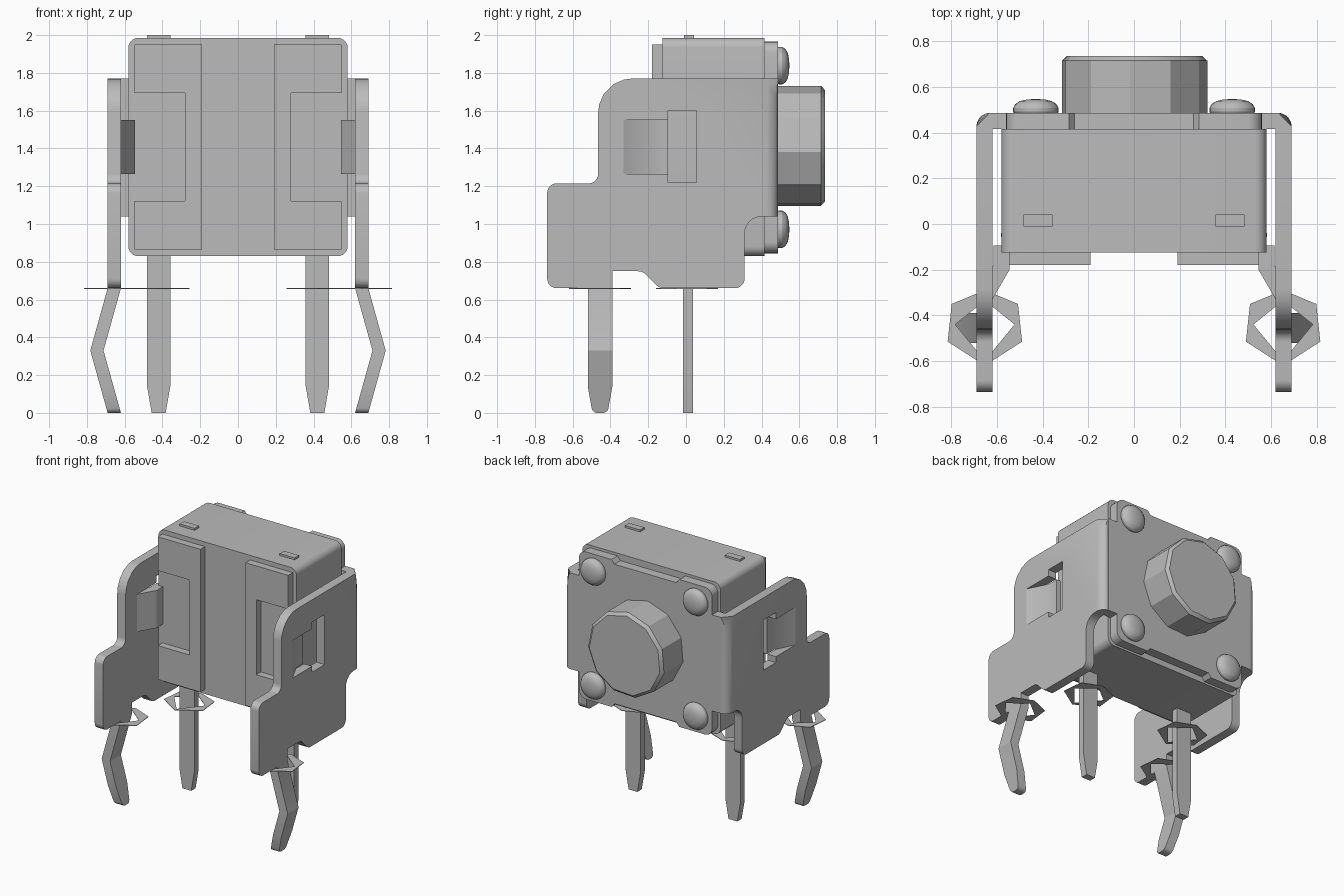
import bpy, bmesh, math
from mathutils import Vector, Matrix

cube = bpy.data.objects.get("Cube")
if cube:
    bpy.data.objects.remove(cube, do_unlink=True)

grey = bpy.data.materials.new("plain_grey")
grey.use_nodes = True
GREY = (0.5, 0.5, 0.5, 1)
grey.diffuse_color = GREY
grey.node_tree.nodes["Principled BSDF"].inputs["Base Color"].default_value = GREY


def finish(name, bm):
    bmesh.ops.recalc_face_normals(bm, faces=bm.faces)
    mesh = bpy.data.meshes.new(name)
    bm.to_mesh(mesh)
    bm.free()
    mesh.materials.append(grey)
    obj = bpy.data.objects.new(name, mesh)
    bpy.context.collection.objects.link(obj)
    bpy.ops.object.select_all(action='DESELECT')
    obj.select_set(True)
    bpy.context.view_layer.objects.active = obj
    bpy.ops.object.shade_smooth_by_angle(angle=math.radians(28))
    return obj


def fillet(points, steps=5):
    """Round each corner that carries a third value, the radius."""
    out = []
    for i, p in enumerate(points):
        c = Vector(p[:2])
        if len(p) < 3:
            out.append(c)
            continue
        a = (Vector(points[i - 1][:2]) - c).normalized()
        b = (Vector(points[(i + 1) % len(points)][:2]) - c).normalized()
        reach = p[2] / math.tan(a.angle(b) / 2)
        start, end = c + a * reach, c + b * reach
        centre = c + (a + b).normalized() * p[2] / math.sin(a.angle(b) / 2)
        for k in range(steps + 1):
            d = start.lerp(end, k / steps) - centre
            out.append(centre + d.normalized() * p[2])
    return out


def prism(axis, lo, hi, outline, holes=()):
    """Extrude a flat outline, with optional holes, along an axis."""
    bm = bmesh.new()
    place = {'x': lambda u, v: (lo, u, v), 'y': lambda u, v: (u, lo, v),
             'z': lambda u, v: (u, v, lo)}[axis]
    edges = []
    for loop in [outline, *holes]:
        vs = [bm.verts.new(place(*p)) for p in fillet(loop)]
        edges += [bm.edges.new((v, vs[i - 1])) for i, v in enumerate(vs)]
    bmesh.ops.triangle_fill(bm, use_beauty=True, use_dissolve=False, edges=edges)
    ext = bmesh.ops.extrude_face_region(bm, geom=bm.faces[:])
    step = Vector([hi - lo if a == axis else 0 for a in 'xyz'])
    bmesh.ops.translate(bm, vec=step,
                        verts=[g for g in ext['geom'] if isinstance(g, bmesh.types.BMVert)])
    return bm


def rect(u0, u1, v0, v1, r=None):
    pts = [(u0, v0), (u1, v0), (u1, v1), (u0, v1)]
    return [p + (r,) for p in pts] if r else pts


def lathe(name, profile, sides, phase, x, y, z):
    """Turn a (radius, depth) profile about the y axis."""
    bm = bmesh.new()
    rings = []
    for r, d in profile:
        rings.append([bm.verts.new((x + r * math.cos(phase + math.tau * k / sides), y + d,
                                    z + r * math.sin(phase + math.tau * k / sides)))
                      for k in range(sides)])
    for lower, upper in zip(rings, rings[1:]):
        for k in range(sides):
            bm.faces.new((lower[k - 1], lower[k], upper[k], upper[k - 1]))
    bm.faces.new(rings[0])
    bm.faces.new(rings[-1])
    return finish(name, bm)


# Housing block and button
finish("housing", prism('y', -0.125, 0.415, rect(-0.58, 0.58, 0.83, 1.985, 0.05)))
lathe("button", [(0.322, -0.07), (0.322, 0.225), (0.3, 0.245)], 11, math.radians(-5), 0, 0.49, 1.41)

# Back cover: cross-shaped plate with shallow recesses at top and bottom
half = [(0.26, 1.935), (0.285, 1.965), (0.56, 1.965, 0.06), (0.56, 1.77), (0.64, 1.77),
        (0.64, 1.04), (0.56, 1.04), (0.56, 0.845, 0.06), (0.285, 0.845), (0.26, 0.875)]
other = [(-p[0],) + p[1:] for p in reversed(half)]
finish("back_cover", prism('y', 0.415, 0.487, half + other))

# Side arm outline and latch window
arm_outline = [
    (0.487, 1.77), (-0.465, 1.77, 0.18), (-0.465, 1.215, 0.05), (-0.735, 1.215, 0.05),
    (-0.735, 0.66, 0.05), (-0.39, 0.66), (-0.39, 0.75), (-0.23, 0.75, 0.06),
    (-0.14, 0.66, 0.06), (0.31, 0.66, 0.05), (0.31, 1.04, 0.09), (0.487, 1.04)]
window = [(-0.33, 1.265), (-0.095, 1.265), (-0.095, 1.22), (0.055, 1.22),
          (0.055, 1.60), (-0.095, 1.60), (-0.095, 1.55), (-0.33, 1.55)]
# Pad ring outlines, relative to the pin
ring_outer = [(0, 0.16), (0.145, 0.1), (0.163, -0.065), (0, -0.17), (-0.163, -0.065), (-0.145, 0.1)]
ring_inner = [(0, 0.115), (0.13, 0.01), (0, -0.148), (-0.13, 0.01)]


def shift(pts, x, y):
    return [(p[0] + x, p[1] + y) for p in pts]


for s, side in ((1, "left"), (-1, "right")):
    # Side arm with a rounded bend at the back
    bm = prism('x', s * 0.62, s * 0.69, arm_outline, [window])
    bend = [e for e in bm.edges
            if all(v.co.y > 0.48 and abs(v.co.x) > 0.68 for v in e.verts)]
    bmesh.ops.bevel(bm, geom=bend, offset=0.06, segments=5, profile=0.5, affect='EDGES')
    finish(side + "_arm", bm)

    # Latch tab bent inward from the window
    tab = [(0.69, -0.33), (0.62, -0.33), (0.545, -0.2), (0.545, -0.095), (0.615, -0.095), (0.615, -0.18)]
    finish(side + "_latch", prism('z', 1.265, 1.55, [(s * x, y) for x, y in tab]))

    # Kinked mounting leg
    bm = prism('x', s * 0.62, s * 0.69,
               [(-0.52, 0.68), (-0.52, 0.14), (-0.495, 0, 0.03), (-0.415, 0, 0.03), (-0.39, 0.14), (-0.39, 0.76)])
    for cut in (0.33, 0.66):
        bmesh.ops.bisect_plane(bm, geom=bm.verts[:] + bm.edges[:] + bm.faces[:],
                               plane_co=(0, 0, cut), plane_no=(0, 0, 1))
    for v in bm.verts:
        v.co.x += s * 0.092 * max(0, 1 - abs(v.co.z - 0.33) / 0.33)
    finish(side + "_mounting_leg", bm)

    # Raised bracket-shaped rib on the front face
    rib = [(0.19, 0.865), (0.548, 0.865), (0.548, 1.123), (0.28, 1.123),
           (0.28, 1.693), (0.548, 1.693), (0.548, 1.95), (0.19, 1.95)]
    finish(side + "_front_rib", prism('y', -0.18, -0.12, [(s * x, z) for x, z in rib]))

    # Contact pin with its nub on top
    pin = [(0.357, 0.84), (0.357, 0.15), (0.383, 0), (0.457, 0), (0.483, 0.15), (0.483, 0.84)]
    finish(side + "_pin", prism('y', -0.015, 0.037, [(s * x, z) for x, z in pin]))
    finish(side + "_pin_nub", prism('y', -0.01, 0.042, rect(s * 0.357, s * 0.483, 1.97, 2.0)))

    # Thin pad rings around the leg and the pin
    for part, x, y in (("leg", 0.653, -0.45), ("pin", 0.42, 0.01)):
        finish(f"{side}_{part}_ring", prism('z', 0.656, 0.66, shift(ring_outer, s * x, y),
                                            [shift(ring_inner, s * x, y)]))

    # Domed rivets
    dome = [(0.085, -0.02), (0.1, 0.005), (0.1, 0.02), (0.09, 0.038), (0.07, 0.051), (0.04, 0.058), (0.01, 0.06)]
    for level, z in (("upper", 1.838), ("lower", 0.972)):
        lathe(f"{side}_{level}_rivet", dome, 24, 0, s * 0.43, 0.487, z)
